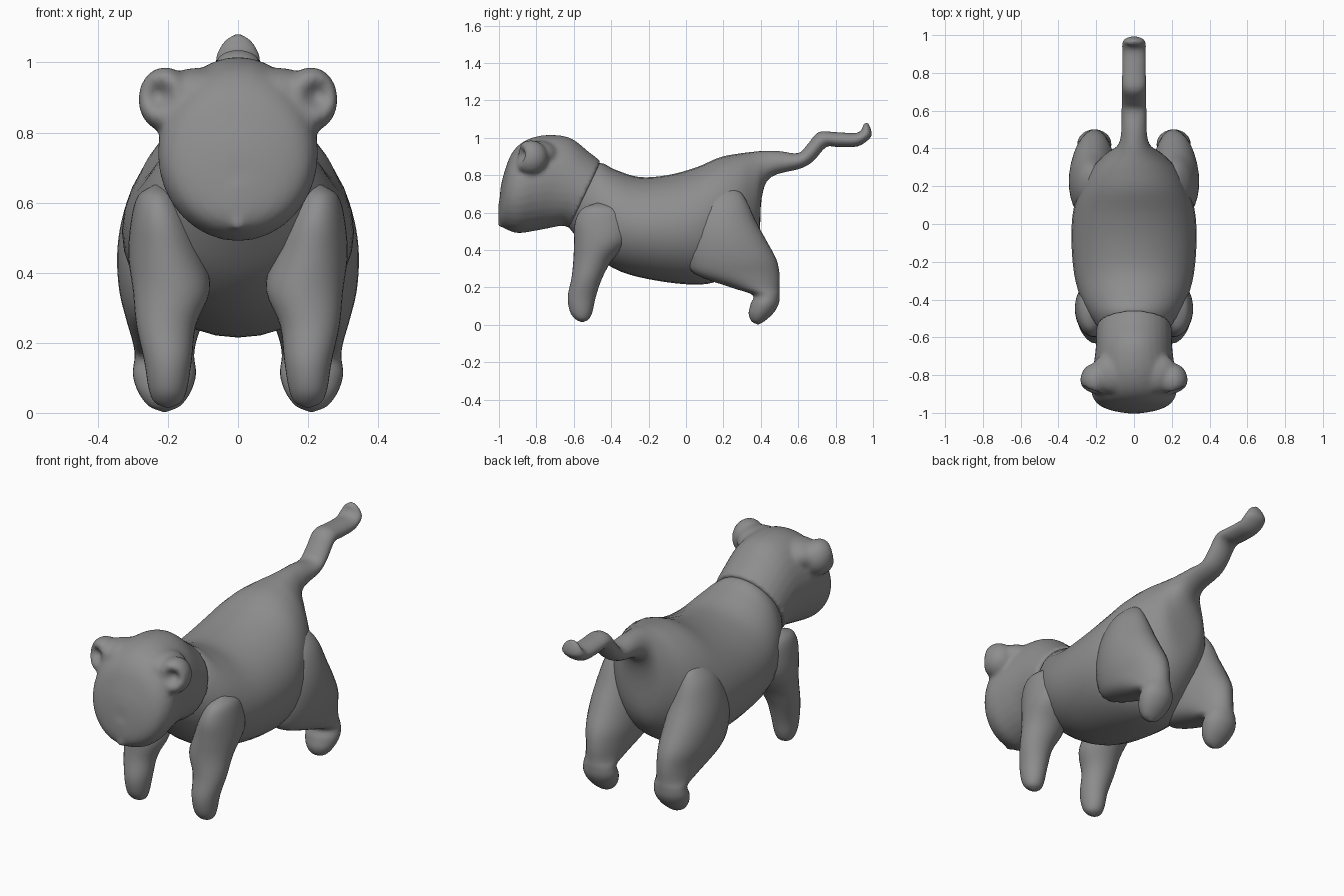
import bpy, bmesh, math
from mathutils import Vector, Matrix

if "Cube" in bpy.data.objects:
    bpy.data.objects.remove(bpy.data.objects["Cube"])

GREY = (0.27, 0.27, 0.27, 1)
mat = bpy.data.materials.new("plain grey")
mat.use_nodes = True
mat.diffuse_color = GREY
mat.node_tree.nodes["Principled BSDF"].inputs["Base Color"].default_value = GREY


def catmull(rows, steps=4):
    """Smoothly interpolate rows of numbers."""
    rows = [Vector(r) for r in rows]
    out = []
    for i in range(len(rows) - 1):
        p0, p1, p2 = rows[max(i - 1, 0)], rows[i], rows[i + 1]
        p3 = rows[min(i + 2, len(rows) - 1)]
        for s in range(steps):
            t = s / steps
            out.append(0.5 * (2 * p1 + (p2 - p0) * t + (2 * p0 - 5 * p1 + 4 * p2 - p3) * t ** 2
                              + (3 * p1 - p0 - 3 * p2 + p3) * t ** 3))
    return out + [rows[-1]]


def loft(bm, rows, sides=32):
    """Skin ellipses; each row is y, z of one edge, y, z of the other, centre x, half width."""
    rings = []
    for ya, za, yb, zb, cx, rx in catmull(rows):
        a, b = Vector((cx, ya, za)), Vector((cx, yb, zb))
        mid, half = (a + b) / 2, (a - b) / 2
        ring = []
        for k in range(sides):
            t = math.tau * k / sides
            ring.append(bm.verts.new(mid + half * math.cos(t) + Vector((max(rx, 0.004) * math.sin(t), 0, 0))))
        rings.append(ring)
    for r, q in zip(rings, rings[1:]):
        for k in range(sides):
            n = (k + 1) % sides
            bm.faces.new((r[k], r[n], q[n], q[k]))
    bm.faces.new(rings[0])
    bm.faces.new(rings[-1])


def ball(bm, centre, radii):
    m = Matrix.Translation(centre) @ Matrix.Diagonal((*radii, 1))
    return bmesh.ops.create_uvsphere(bm, u_segments=32, v_segments=20, radius=1, matrix=m)["verts"]


def finish(name, bm):
    bmesh.ops.recalc_face_normals(bm, faces=bm.faces)
    for f in bm.faces:
        f.smooth = True
    me = bpy.data.meshes.new(name)
    bm.to_mesh(me)
    bm.free()
    me.materials.append(mat)
    ob = bpy.data.objects.new(name, me)
    bpy.context.collection.objects.link(ob)
    return ob


# Body running into the tail: top y, z, bottom y, z, half width
body = [(-.55, .82, -.66, .57, .13), (-.46, .865, -.61, .5, .19), (-.38, .83, -.5, .38, .26),
        (-.25, .79, -.35, .285, .31), (-.1, .80, -.15, .235, .33), (.05, .84, .05, .215, .325),
        (.18, .895, .17, .235, .29), (.28, .915, .29, .31, .235), (.36, .925, .385, .45, .15),
        (.42, .93, .405, .68, .09), (.5, .928, .455, .79, .068), (.6, .918, .61, .835, .065),
        (.65, .965, .68, .875, .064), (.71, 1.03, .75, .95, .063), (.8, 1.03, .82, .95, .062),
        (.9, 1.025, .92, .955, .062), (.935, 1.04, .985, 1.0, .06), (.95, 1.07, .99, 1.04, .04),
        (.965, 1.08, .975, 1.075, .01)]
bm = bmesh.new()
loft(bm, [(*r[:4], 0, r[4]) for r in body])
finish("body_and_tail", bm)

# Head with ears, fused into one skin
head = [(-.455, .875, -.625, .515, .2), (-.52, .925, -.66, .53, .2), (-.62, 1.0, -.74, .515, .205),
        (-.75, 1.015, -.82, .5, .22), (-.86, .985, -.9, .49, .228), (-.93, .92, -.96, .51, .2),
        (-.97, .82, -.99, .535, .14), (-.99, .74, -1.003, .57, .06), (-.995, .67, -1.003, .65, .01)]
bm = bmesh.new()
loft(bm, [(*r[:4], 0, r[4]) for r in head])
for s in (-1, 1):
    ball(bm, (s * .11, -.79, .91), (.12, .11, .075))
    ear = ball(bm, (s * .208, -.83, .895), (.077, .092, .092))
    hollow = Vector((s * .225, 0, .905))
    for v in ear:
        if v.co.y < -.83:
            d = (Vector((v.co.x, 0, v.co.z)) - hollow).length
            v.co.y += .075 * math.exp(-(d / .04) ** 2)
ball(bm, (0, -.985, .54), (.025, .022, .02))
ob = finish("head", bm)
mod = ob.modifiers.new("fuse", "REMESH")
mod.mode = "VOXEL"
mod.voxel_size = .011
mod.use_smooth_shade = True
mod = ob.modifiers.new("soften", "SMOOTH")
mod.factor = .5
mod.iterations = 8

# Legs: height, centre x, centre y, half width, half depth
front_leg = [(.015, .2, -.555, .005, .005), (.03, .2, -.555, .038, .035), (.07, .2, -.56, .055, .06),
             (.15, .2, -.557, .068, .075), (.25, .205, -.53, .085, .082), (.35, .19, -.497, .11, .105),
             (.45, .205, -.45, .108, .148), (.55, .22, -.45, .085, .143), (.62, .23, -.455, .055, .1),
             (.65, .23, -.46, .01, .02)]
hind_leg = [(.003, .21, .385, .005, .005), (.02, .21, .385, .045, .035), (.06, .21, .4, .075, .065),
            (.11, .21, .42, .09, .075), (.16, .21, .428, .085, .073), (.2, .21, .37, .09, .13),
            (.27, .21, .275, .11, .225), (.35, .215, .245, .124, .238), (.45, .22, .22, .125, .21),
            (.55, .22, .205, .112, .17), (.65, .22, .21, .078, .12), (.71, .21, .22, .04, .07),
            (.73, .205, .225, .008, .015)]
eye = (.115, -.932, .74)
for side, s in (("left", 1), ("right", -1)):
    for name, rows in (("front_leg", front_leg), ("hind_leg", hind_leg)):
        bm = bmesh.new()
        loft(bm, [(cy + ry, z, cy - ry, z, s * cx, rx) for z, cx, cy, rx, ry in rows])
        finish(f"{side}_{name}", bm)
    # Eyes
    bm = bmesh.new()
    ball(bm, (s * eye[0], eye[1], eye[2]), (.055, .036, .053))
    finish(f"{side}_eye", bm)
